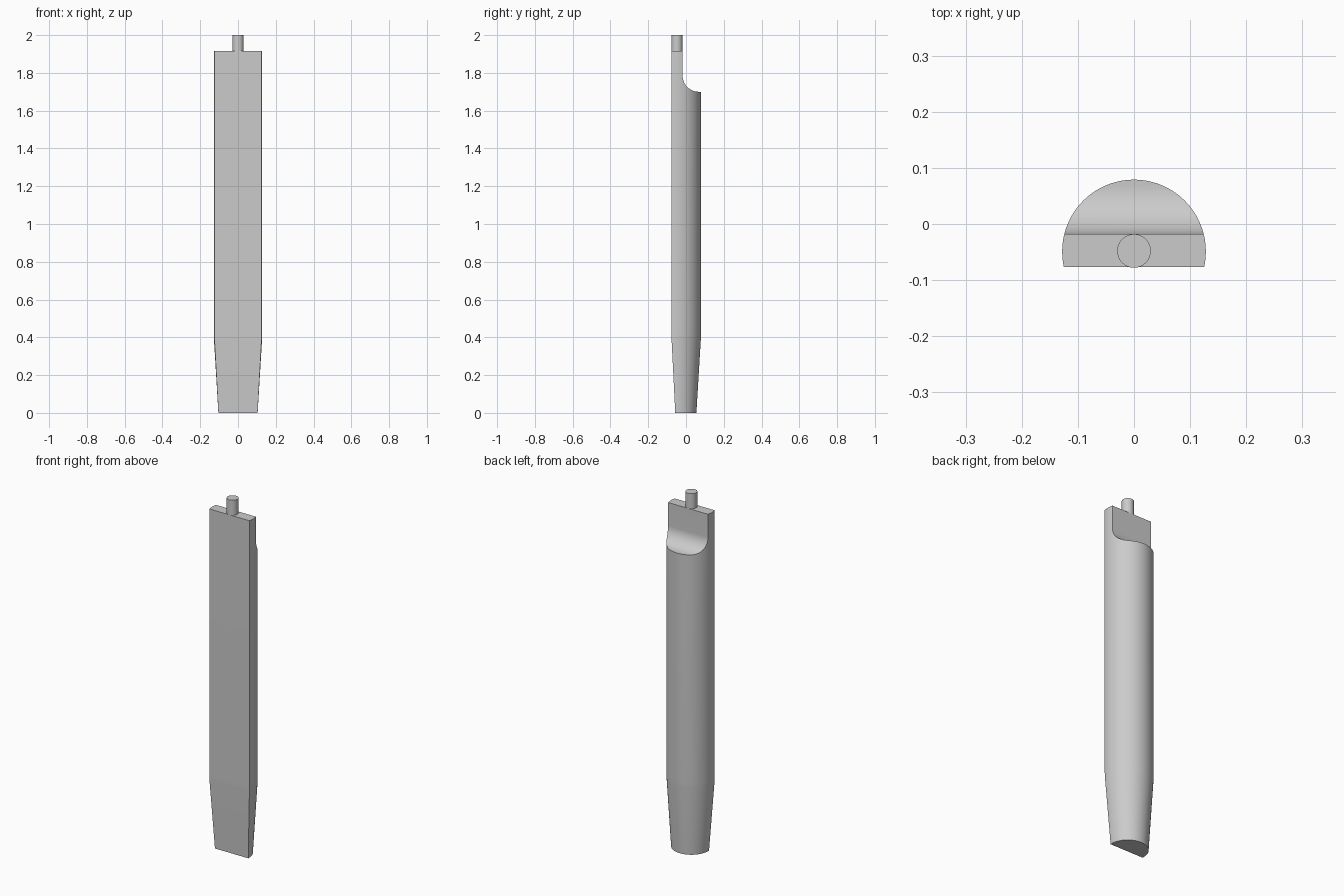
import bpy, bmesh
from math import asin, pi, sin, cos

cube = bpy.data.objects.get("Cube")
if cube:
    bpy.data.objects.remove(cube, do_unlink=True)

grey = bpy.data.materials.new("plain grey")
grey.use_nodes = True
colour = (0.6, 0.6, 0.6, 1)
grey.diffuse_color = colour
grey.node_tree.nodes["Principled BSDF"].inputs["Base Color"].default_value = colour

AXIS_Y = -0.049
TOP = 1.915


def loft(name, rings):
    """Solid skinned through closed rings of equal length."""
    bm = bmesh.new()
    loops = [[bm.verts.new(p) for p in ring] for ring in rings]
    n = len(loops[0])
    for low, high in zip(loops, loops[1:]):
        for i in range(n):
            j = (i + 1) % n
            bm.faces.new((low[i], low[j], high[j], high[i]))
    bm.faces.new(loops[0][::-1])
    bm.faces.new(loops[-1])
    bmesh.ops.recalc_face_normals(bm, faces=bm.faces)
    mesh = bpy.data.meshes.new(name)
    bm.to_mesh(mesh)
    bm.free()
    mesh.materials.append(grey)
    obj = bpy.data.objects.new(name, mesh)
    bpy.context.collection.objects.link(obj)
    return obj


def d_ring(z, radius, flat_y, steps=64):
    """Circle section cut off by a flat front."""
    start = asin((flat_y - AXIS_Y) / radius)
    angles = [start + (pi - 2 * start) * i / steps for i in range(steps + 1)]
    return [(radius * cos(a), AXIS_Y + radius * sin(a), z) for a in angles]


def activate(obj):
    bpy.ops.object.select_all(action='DESELECT')
    obj.select_set(True)
    bpy.context.view_layer.objects.active = obj


# Body: flat-fronted round bar with a tapered foot
body = loft("body", [
    d_ring(0, 0.104, -0.057),
    d_ring(0.39, 0.1275, -0.0765),
    d_ring(0.41, 0.128, -0.077),
    d_ring(TOP, 0.128, -0.077),
])

# Notch cutter: leaves a thin tongue with a concave shoulder
R, BACK, FLOOR = 0.085, -0.018, 1.70
profile = [(BACK + R - R * cos(a), FLOOR + R - R * sin(a))
           for a in (pi / 2 * i / 24 for i in range(25))]
profile += [(0.3, FLOOR), (0.3, 2.1), (BACK, 2.1)]
cutter = loft("notch_cutter", [[(x, y, z) for y, z in profile] for x in (-0.3, 0.3)])
cutter.hide_render = True

cut = body.modifiers.new("notch", 'BOOLEAN')
cut.operation = 'DIFFERENCE'
cut.solver = 'EXACT'
cut.object = cutter
activate(body)
bpy.ops.object.modifier_apply(modifier=cut.name)
bpy.data.objects.remove(cutter, do_unlink=True)

# Pin on top of the tongue
bpy.ops.mesh.primitive_cylinder_add(vertices=40, radius=0.03, depth=2 - TOP,
                                    location=(0, AXIS_Y + 0.001, (2 + TOP) / 2))
pin = bpy.context.object
pin.name = "top_pin"
pin.data.materials.append(grey)

for obj in (body, pin):
    activate(obj)
    bpy.ops.object.shade_smooth_by_angle(angle=pi / 6)
